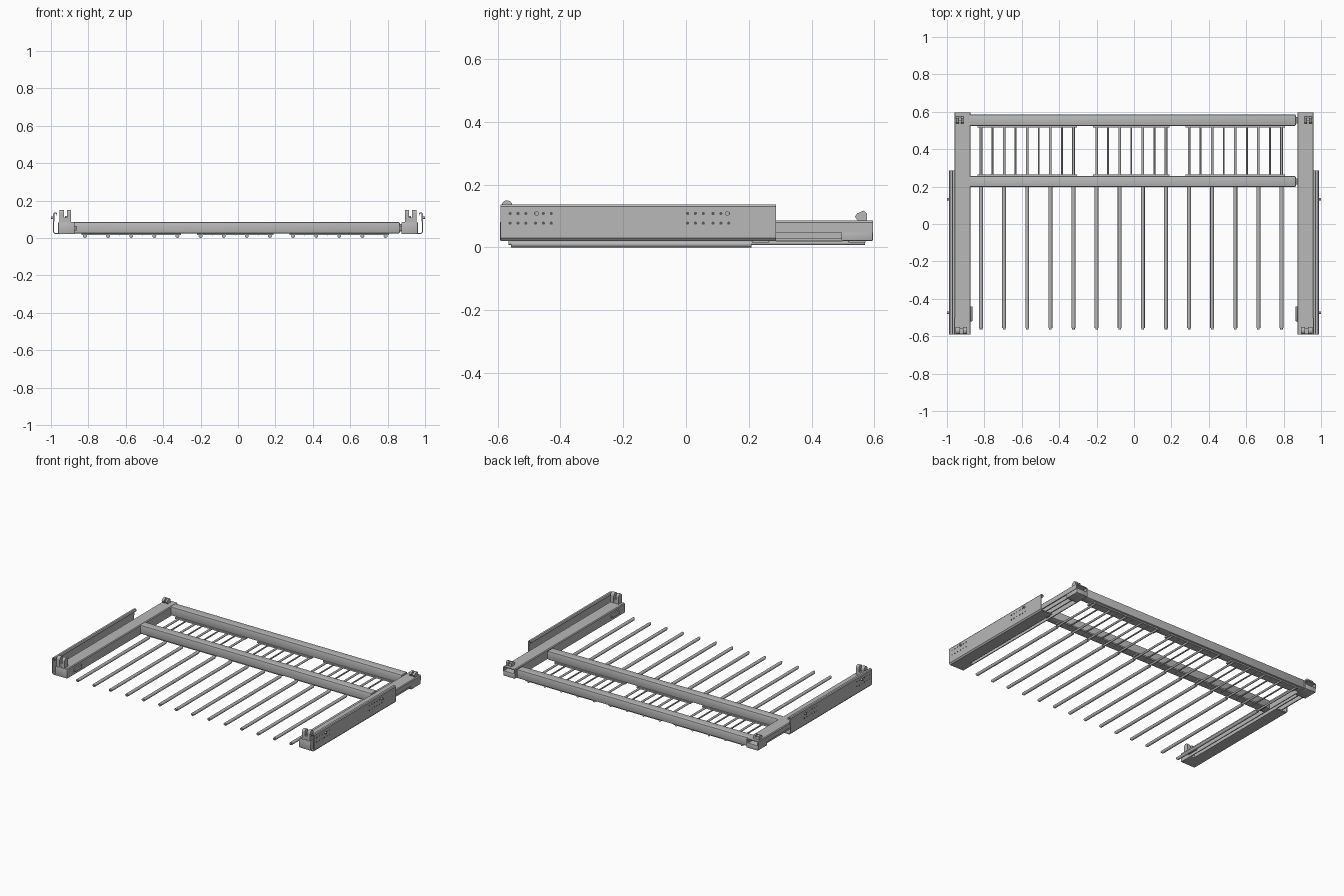
import bpy
import bmesh
import math
from mathutils import Matrix, Vector

cube = bpy.data.objects.get("Cube")
if cube:
    bpy.data.objects.remove(cube, do_unlink=True)


def material(name, value):
    mat = bpy.data.materials.new(name)
    mat.use_nodes = True
    colour = (value, value, value, 1)
    mat.diffuse_color = colour
    mat.node_tree.nodes["Principled BSDF"].inputs["Base Color"].default_value = colour
    return mat


GREY = material("light grey metal", 0.48)
DARK = material("dark hole grey", 0.1)


def finish(name, bm, mat=GREY, smooth=False):
    bmesh.ops.recalc_face_normals(bm, faces=bm.faces)
    mesh = bpy.data.meshes.new(name)
    bm.to_mesh(mesh)
    bm.free()
    mesh.materials.append(mat)
    obj = bpy.data.objects.new(name, mesh)
    bpy.context.collection.objects.link(obj)
    if smooth:
        bpy.ops.object.select_all(action="DESELECT")
        obj.select_set(True)
        bpy.context.view_layer.objects.active = obj
        bpy.ops.object.shade_smooth_by_angle(angle=math.radians(40))
    return obj


def add_box(bm, x, y, z):
    """Box from (low, high) pairs."""
    size = [b - a for a, b in (x, y, z)]
    centre = Vector([(a + b) / 2 for a, b in (x, y, z)])
    bmesh.ops.create_cube(bm, size=1, matrix=Matrix.Translation(centre) @ Matrix.Diagonal((*size, 1)))


def add_rod(bm, axis, start, length, radius, sides=12):
    """Cylinder from start along the positive axis."""
    step = Vector((1, 0, 0)) if axis == "X" else Vector((0, 1, 0))
    turn = Matrix.Rotation(math.pi / 2, 4, "Y" if axis == "X" else "X")
    bmesh.ops.create_cone(bm, cap_ends=True, segments=sides, radius1=radius, radius2=radius, depth=length,
                          matrix=Matrix.Translation(Vector(start) + step * length / 2) @ turn)


def box(name, x, y, z, bevel=0.0):
    bm = bmesh.new()
    add_box(bm, x, y, z)
    if bevel:
        bmesh.ops.bevel(bm, geom=bm.edges[:], offset=bevel, segments=2, profile=0.5, affect="EDGES")
    return finish(name, bm, smooth=bevel > 0)


def extrude(name, points, axis, low, high):
    """Extrude an (x, z) profile along y, or a (y, z) profile along x."""
    bm = bmesh.new()
    if axis == "Y":
        verts = [bm.verts.new((a, low, b)) for a, b in points]
        move = (0, high - low, 0)
    else:
        verts = [bm.verts.new((low, a, b)) for a, b in points]
        move = (high - low, 0, 0)
    face = bm.faces.new(verts)
    new = bmesh.ops.extrude_face_region(bm, geom=[face])["geom"]
    bmesh.ops.translate(bm, vec=move, verts=[v for v in new if isinstance(v, bmesh.types.BMVert)])
    # Close the starting end if the extrusion consumed it
    if not face.is_valid:
        bm.faces.new(verts)
    return finish(name, bm)


# Cross bars with narrow end plugs
for label, low, high in (("rear", 0.525, 0.585), ("middle", 0.198, 0.256)):
    box(label + "_cross_bar", (-0.885, 0.865), (low, high), (0.025, 0.084), 0.005)
    box(label + "_bar_plug", (0.86, 0.885), (low + 0.012, high - 0.012), (0.035, 0.074))

# Hanging rods: long cores with thicker sleeves in front
FIRST, STEP = -0.818, 0.0618
cores, sleeves = bmesh.new(), bmesh.new()
for i in range(14):
    x = FIRST + 2 * i * STEP
    add_rod(cores, "Y", (x, -0.565, 0.014), 1.135, 0.007)
    add_rod(sleeves, "Y", (x, -0.557, 0.0105), 0.765, 0.0105)
finish("hanging_rod_cores", cores, smooth=True)
finish("hanging_rod_sleeves", sleeves, smooth=True)

# Three racks of thin rods between the bars
thin, strips = bmesh.new(), bmesh.new()
for first, last in ((0, 8), (10, 16), (18, 26)):
    for i in range(first, last + 1):
        if i % 2:
            add_rod(thin, "Y", (FIRST + i * STEP, 0.22, 0.019), 0.34, 0.005, 8)
    span = (FIRST + first * STEP - 0.018, FIRST + last * STEP + 0.018)
    add_box(strips, span, (0.21, 0.264), (0.016, 0.026))
    add_box(strips, span, (0.517, 0.572), (0.016, 0.026))
finish("thin_rods", thin, smooth=True)
finish("rack_strips", strips)


# Both slide assemblies, mirrored by sign
def slide(side, s):
    def span(a, b):
        return tuple(sorted((s * a, s * b)))

    def section(points):
        return [(s * a, b) for a, b in points]

    # Drawer channel, open below
    extrude(side + "_rail_cover", section([
        (0.873, 0.022), (0.873, 0.08), (0.878, 0.085), (0.956, 0.085), (0.961, 0.08), (0.961, 0.048),
        (0.955, 0.048), (0.955, 0.079), (0.879, 0.079), (0.879, 0.022)]), "Y", -0.59, 0.595)
    # Inner runner
    extrude(side + "_runner", section([
        (0.905, 0.028), (0.905, 0.068), (0.948, 0.068), (0.948, 0.028),
        (0.941, 0.028), (0.941, 0.061), (0.912, 0.061), (0.912, 0.028)]), "Y", -0.57, 0.5)
    # Fixed outer member with curled top lip and lower shelf
    extrude(side + "_cabinet_member", section([
        (0.988, 0.03), (0.988, 0.13), (0.983, 0.136), (0.97, 0.136), (0.967, 0.131), (0.967, 0.12),
        (0.971, 0.12), (0.972, 0.13), (0.982, 0.13), (0.983, 0.032), (0.978, 0.027), (0.9, 0.027),
        (0.9, 0.021), (0.98, 0.021)]), "Y", -0.59, 0.287)
    # End blocks
    box(side + "_front_block", span(0.873, 0.962), (-0.592, -0.5), (0.021, 0.083), 0.004)
    box(side + "_rear_block", span(0.878, 0.958), (0.495, 0.595), (0.021, 0.055), 0.003)
    box(side + "_release_lever", span(0.864, 0.876), (-0.52, -0.44), (0.04, 0.065), 0.003)

    # Front locking clip: two rounded ears on a base
    ear = [(-0.588, 0.083), (-0.552, 0.083)]
    ear += [(-0.57 + 0.018 * math.cos(t * math.pi / 6), 0.132 + 0.018 * math.sin(t * math.pi / 6)) for t in range(7)]
    for label, a, b in (("inner", 0.894, 0.915), ("outer", 0.931, 0.955)):
        extrude(f"{side}_front_clip_{label}_ear", ear, "X", *span(a, b))
    box(side + "_front_clip_base", span(0.894, 0.955), (-0.585, -0.555), (0.083, 0.108))

    # Rear hook with a slanted head
    hook = [(0.548, 0.083), (0.576, 0.083), (0.576, 0.108), (0.565, 0.117), (0.545, 0.108), (0.538, 0.098)]
    for label, a, b in (("inner", 0.912, 0.925), ("outer", 0.936, 0.952)):
        extrude(f"{side}_rear_hook_{label}", hook, "X", *span(a, b))
    box(side + "_rear_hook_base", span(0.912, 0.952), (0.55, 0.574), (0.083, 0.1))

    # Screw holes and two screw heads on the outer face
    holes, screws = bmesh.new(), bmesh.new()
    outer = min(span(0.987, 0.989))
    for start in (-0.56, 0.005):
        for i in range(6):
            for z in (0.077, 0.108):
                y = start + 0.025 * i + (0.006 if i > 2 else 0)
                add_rod(holes, "X", (outer, y, z), 0.002, 0.005, 10)
    for y in (-0.475, 0.132):
        add_rod(screws, "X", (min(span(0.985, 1.0)), y, 0.108), 0.015, 0.007)
    finish(side + "_screw_holes", holes, DARK)
    finish(side + "_screws", screws, smooth=True)


slide("left", 1)
slide("right", -1)
